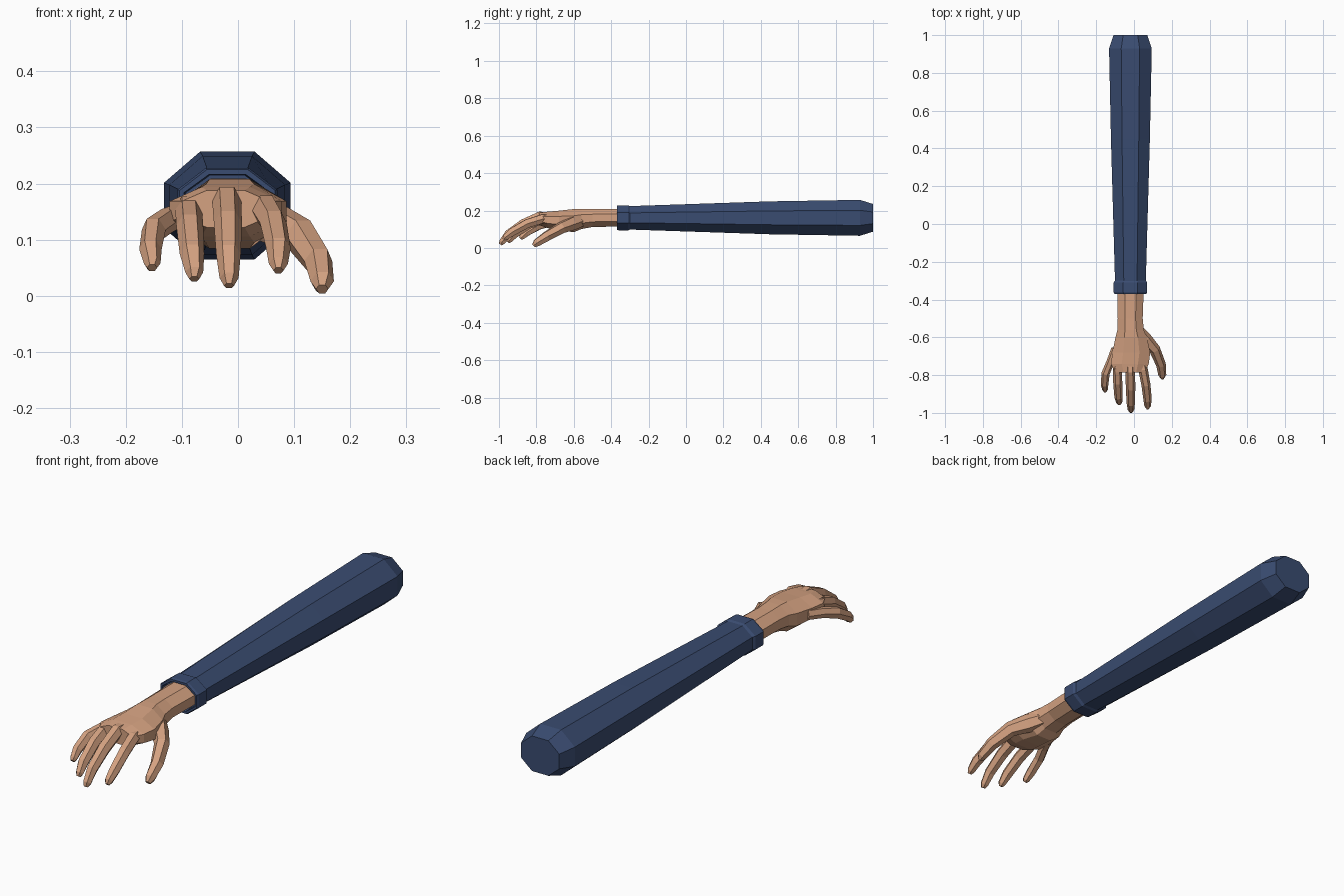
import bpy, bmesh
from mathutils import Vector

cube = bpy.data.objects.get("Cube")
if cube:
    bpy.data.objects.remove(cube, do_unlink=True)


def material(name, colour):
    m = bpy.data.materials.new(name)
    m.use_nodes = True
    m.diffuse_color = (*colour, 1)
    m.node_tree.nodes["Principled BSDF"].inputs["Base Color"].default_value = (*colour, 1)
    return m


skin = material("skin", (0.66, 0.36, 0.22))
cloth = material("navy cloth", (0.042, 0.072, 0.165))

OCTAGON = [(.43, 1), (1, .42), (1, -.42), (.43, -1),
           (-.43, -1), (-1, -.42), (-1, .42), (-.43, 1)]
HEXAGON = [(.5, .95), (1, 0), (.5, -.95), (-.5, -.95), (-1, 0), (-.5, .95)]


def loft(name, rings, mat):
    """Skin a list of point rings into a closed, flat shaded solid."""
    bm = bmesh.new()
    loops = [[bm.verts.new(p) for p in ring] for ring in rings]
    n = len(loops[0])
    for a, b in zip(loops, loops[1:]):
        for i in range(n):
            j = (i + 1) % n
            bm.faces.new((a[i], a[j], b[j], b[i]))
    bm.faces.new(loops[0])
    bm.faces.new(loops[-1])
    bmesh.ops.recalc_face_normals(bm, faces=bm.faces)
    mesh = bpy.data.meshes.new(name)
    bm.to_mesh(mesh)
    bm.free()
    mesh.materials.append(mat)
    obj = bpy.data.objects.new(name, mesh)
    bpy.context.collection.objects.link(obj)
    return obj


def section(y, cx, cz, hw, hh):
    return [(cx + u * hw, y, cz + v * hh) for u, v in OCTAGON]


def finger(name, path):
    """Hexagonal tube along a path of (x, y, z, radius)."""
    pts = [Vector(p[:3]) for p in path]
    rings = []
    for i, p in enumerate(pts):
        t = (pts[min(i + 1, len(pts) - 1)] - pts[max(i - 1, 0)]).normalized()
        side = t.cross(Vector((0, 0, 1))).normalized()
        up = side.cross(t)
        rings.append([p + (side * u + up * v) * path[i][3] for u, v in HEXAGON])
    return loft(name, rings, skin)


# Sleeve: tapered octagon with a chamfered shoulder end
SX, SZ = -.019, .161
loft("sleeve", [section(y, SX, SZ, w, h) for y, w, h in [
    (1, .089, .074), (.93, .113, .096), (.45, .103, .088), (-.32, .081, .062)]], cloth)

# Cuff: raised band with a recessed opening
loft("cuff", [section(y, SX, SZ, w, h) for y, w, h in [
    (-.295, .079, .060), (-.31, .089, .067), (-.36, .089, .067), (-.37, .085, .064),
    (-.37, .077, .055), (-.34, .075, .053)]], cloth)

# Wrist and palm
loft("hand", [section(*s) for s in [
    (-.33, -.018, .162, .070, .047),
    (-.50, -.020, .160, .066, .048),
    (-.56, -.018, .155, .070, .054),
    (-.60, -.015, .146, .083, .062),
    (-.68, -.014, .147, .100, .052),
    (-.74, -.022, .150, .100, .044),
    (-.785, -.022, .155, .078, .033)]], skin)

# Fingers and thumb
finger("thumb", [(.01, -.55, .15, .03), (.06, -.61, .13, .036), (.11, -.665, .108, .03),
                 (.143, -.745, .062, .026), (.15, -.8, .026, .021), (.15, -.815, .012, .011)])
finger("index_finger", [(.03, -.69, .155, .024), (.048, -.77, .155, .025), (.063, -.85, .13, .024),
                        (.072, -.93, .085, .022), (.072, -.965, .057, .017), (.072, -.975, .045, .009)])
finger("middle_finger", [(-.02, -.7, .165, .025), (-.02, -.78, .17, .026), (-.018, -.87, .13, .025),
                         (-.017, -.95, .075, .022), (-.016, -.984, .032, .017), (-.016, -.992, .018, .009)])
finger("ring_finger", [(-.07, -.68, .155, .023), (-.088, -.76, .155, .024), (-.086, -.84, .125, .024),
                       (-.082, -.915, .075, .022), (-.078, -.945, .042, .016), (-.078, -.952, .03, .009)])
finger("little_finger", [(-.1, -.66, .145, .02), (-.125, -.73, .135, .021), (-.15, -.79, .118, .022),
                         (-.156, -.85, .083, .02), (-.153, -.878, .058, .015), (-.153, -.886, .05, .009)])
